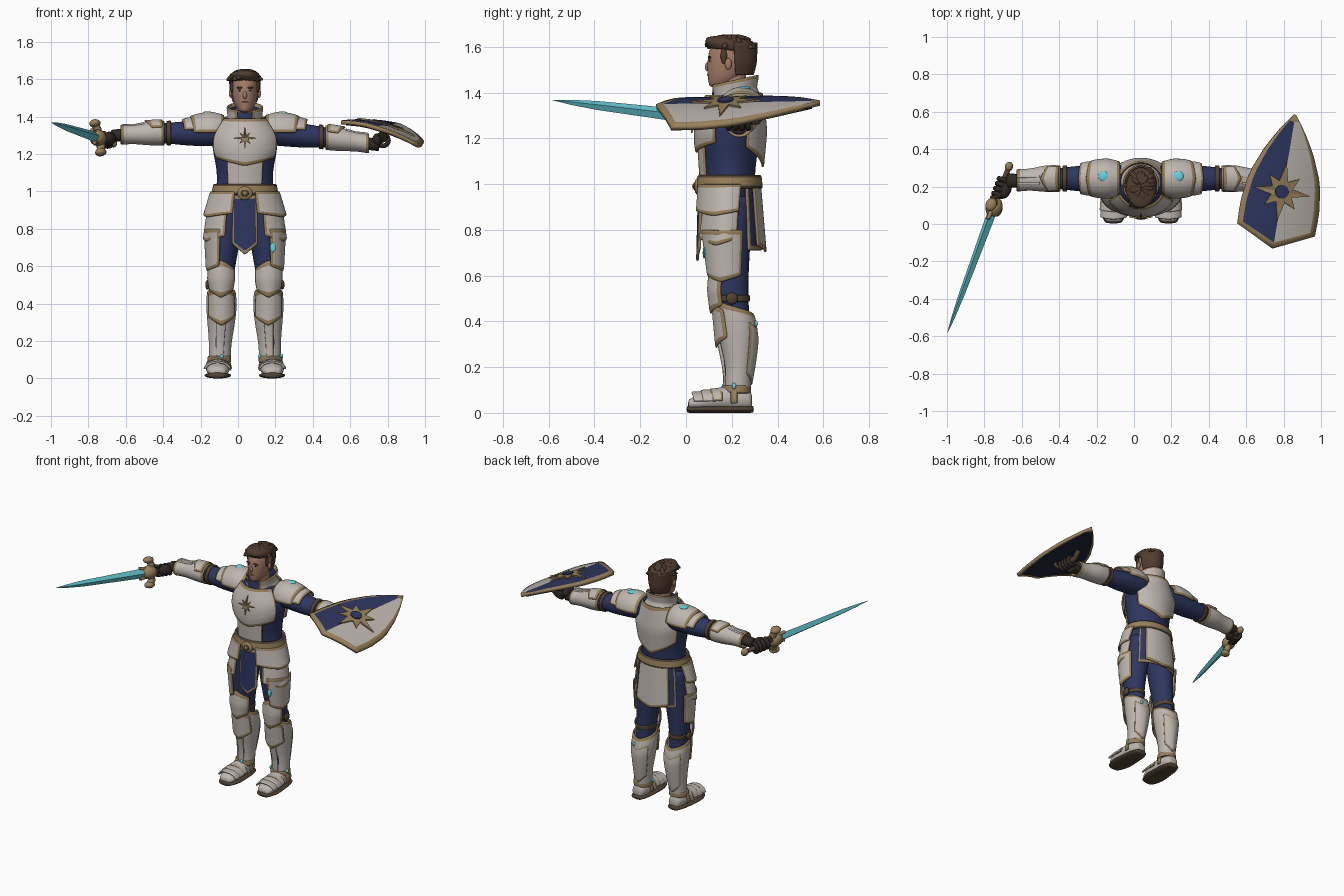
import bpy, bmesh, random
from math import pi, sin, cos, sqrt
from mathutils import Matrix, Vector

cube = bpy.data.objects.get("Cube")
if cube:
    bpy.data.objects.remove(cube)
random.seed(4)

def material(name, *rgb):
    m = bpy.data.materials.new(name)
    m.use_nodes = True
    m.diffuse_color = (*rgb, 1)
    m.node_tree.nodes["Principled BSDF"].inputs["Base Color"].default_value = (*rgb, 1)
    return m

WHITE = material("ivory armour", .52, .47, .43)
NAVY = material("navy cloth", .027, .037, .115)
GOLD = material("old gold", .31, .215, .105)
HAIR = material("brown hair", .08, .045, .028)
SKIN = material("skin", .37, .20, .14)
BLADE = material("cyan blade", .12, .52, .60)
GLOW = material("cyan glow", .14, .65, .73)
GLOVE = material("dark glove", .03, .022, .018)
LEATHER = material("leather", .085, .055, .035)
LINING = material("dark shield lining", .013, .018, .04)

def finish(bm, name, mats, M, smooth=True, thick=0, sub=0):
    bm.transform(M)
    bmesh.ops.recalc_face_normals(bm, faces=bm.faces[:])
    me = bpy.data.meshes.new(name)
    for f in bm.faces:
        f.smooth = smooth
    bm.to_mesh(me)
    bm.free()
    for m in mats:
        me.materials.append(m)
    ob = bpy.data.objects.new(name, me)
    bpy.context.collection.objects.link(ob)
    if thick:
        mod = ob.modifiers.new("thickness", 'SOLIDIFY')
        mod.thickness, mod.offset = thick, 0
    if sub:
        mod = ob.modifiers.new("smooth", 'SUBSURF')
        mod.levels = mod.render_levels = sub

def grid(bm, rows, closed, rim):
    """Faces between rows of points; rim cells take the second material."""
    vs = [[bm.verts.new(p) for p in r] for r in rows]
    nr, nc = len(vs) - 1, len(vs[0])
    cols = nc if closed else nc - 1
    for i in range(nr):
        for j in range(cols):
            k = (j + 1) % nc
            f = bm.faces.new((vs[i][j], vs[i][k], vs[i + 1][k], vs[i + 1][j]))
            edge = i in (0, nr - 1) or (not closed and j in (0, cols - 1))
            f.material_index = 1 if rim and edge else 0
    return vs

def plate(name, rings, mat, M, rim=None, mid=0, half=pi, n=14, dip=0, rise=0,
          thick=.012, solid=False, smooth=True, edge=.014):
    """Loft of elliptical arcs (height, cx, cy, rx, ry); angle 0 faces -y."""
    z0, z1 = rings[0][0], rings[-1][0]
    closed = half >= pi
    bz = min(.3, edge / (z1 - z0))
    levels = [0, bz] + [bz + (1 - 2 * bz) * i / 6 for i in range(1, 6)] + [1 - bz, 1]
    if not smooth:
        levels = [(r[0] - z0) / (z1 - z0) for r in rings]
    if closed:
        cols = [-1 + 2 * i / n for i in range(n)]
    else:
        b = min(.3, edge / (half * max(r[3] for r in rings)))
        cols = [-1] + [(-1 + b) + (2 - 2 * b) * i / (n - 2) for i in range(n - 1)] + [1]
    rows = []
    for v in levels:
        z = z0 + v * (z1 - z0)
        k = 0
        while k < len(rings) - 2 and z > rings[k + 1][0]:
            k += 1
        t = (z - rings[k][0]) / (rings[k + 1][0] - rings[k][0])
        _, cx, cy, rx, ry = [p + (q - p) * t for p, q in zip(rings[k], rings[k + 1])]
        rows.append([(cx + rx * sin(mid + half * s), cy - ry * cos(mid + half * s),
                      z + (1 - abs(s)) * (rise * v - dip * (1 - v))) for s in cols])
    bm = bmesh.new()
    vs = grid(bm, rows, closed, rim)
    if solid:
        bm.faces.new(vs[0])
        bm.faces.new(vs[-1])
    finish(bm, name, [mat, rim or mat], M, smooth, 0 if solid else thick, int(smooth))

def blob(name, loc, size, mat, M, rot=None):
    bm = bmesh.new()
    bmesh.ops.create_uvsphere(bm, u_segments=14, v_segments=9, radius=1)
    turn = rot.to_matrix().to_4x4() if rot else Matrix()
    finish(bm, name, [mat], M @ Matrix.Translation(loc) @ turn @ Matrix.Diagonal((*size, 1)))

def tube(name, pts, r, mat, M):
    cu = bpy.data.curves.new(name, 'CURVE')
    cu.dimensions, cu.bevel_depth, cu.bevel_resolution, cu.use_fill_caps = '3D', r, 2, True
    sp = cu.splines.new('POLY')
    sp.points.add(len(pts) - 1)
    for p, q in zip(sp.points, pts):
        p.co = (*(M @ Vector(q)), 1)
    cu.materials.append(mat)
    bpy.context.collection.objects.link(bpy.data.objects.new(name, cu))

def star(name, r1, r2, ri, place, mat):
    """Eight-pointed star laid on a surface by place(a, b)."""
    bm = bmesh.new()
    c = bm.verts.new(place(0, 0))
    ring = []
    for i in range(16):
        r, a = (r1, ri, r2, ri)[i % 4], i * pi / 8
        ring.append(bm.verts.new(place(r * sin(a), r * cos(a))))
    for i in range(16):
        bm.faces.new((c, ring[i], ring[(i + 1) % 16]))
    finish(bm, name, [mat], Matrix(), False, .008)

B = Matrix.Translation((.037, 0, 0))

# Torso, breastplate and back
plate("torso", [(.88, 0, .19, .15, .10), (.98, 0, .19, .16, .11), (1.06, 0, .195, .147, .108),
      (1.15, 0, .19, .157, .125), (1.25, 0, .19, .183, .138), (1.33, 0, .20, .172, .125),
      (1.38, 0, .21, .11, .095), (1.42, 0, .21, .07, .07)], NAVY, B, solid=True, n=24)
plate("abdomen_plate", [(1.02, 0, .19, .155, .125), (1.2, 0, .19, .168, .137)], WHITE, B, GOLD,
      half=.62, edge=.007)
plate("breastplate", [(1.18, 0, .19, .168, .143), (1.23, 0, .19, .187, .152),
      (1.30, 0, .195, .182, .15), (1.39, 0, .21, .12, .12)], WHITE, B, GOLD, half=1.15, n=20, dip=.045)
plate("back_plate", [(1.16, 0, .20, .165, .135), (1.28, 0, .2, .185, .15),
      (1.40, 0, .21, .12, .12)], WHITE, B, GOLD, mid=pi, half=1.1, n=20, dip=.09)

def chest(a, b):
    z = 1.285 + b
    y = .038 + max(0, z - 1.23) * .1 + max(0, z - 1.3) * .43
    return B @ Vector((a, y + .15 * (1 - sqrt(1 - (a / .18) ** 2)) - .013, z))
star("chest_star", .062, .042, .017, chest, GOLD)

# Collar and neck
tilt = Matrix(((1, 0, 0, 0), (0, 1, 0, 0), (0, .22, 1, -.046), (0, 0, 0, 1)))
plate("collar", [(1.36, 0, .21, .115, .112), (1.40, 0, .21, .088, .095), (1.455, 0, .21, .094, .105)],
      WHITE, B @ tilt, GOLD, mid=pi, half=2.7, n=20)
plate("collar_lining", [(1.36, 0, .2, .085, .09), (1.44, 0, .21, .08, .09)], NAVY, B @ tilt)
plate("neck", [(1.36, 0, .21, .055, .058), (1.49, 0, .205, .05, .058)], SKIN, B, solid=True)

# Head, face and hair
plate("head", [(1.422, 0, .14, .026, .036), (1.445, 0, .162, .05, .066), (1.48, 0, .18, .063, .088),
      (1.53, 0, .195, .071, .103), (1.58, 0, .2, .073, .103), (1.62, 0, .2, .06, .085),
      (1.64, 0, .2, .03, .05)], SKIN, B, solid=True, n=20)
blob("nose", (0, .099, 1.513), (.011, .017, .021), SKIN, B)
blob("mouth", (0, .1, 1.477), (.019, .008, .004), LEATHER, B)
for s in (-1, 1):
    S = B @ Matrix.Diagonal((s, 1, 1, 1))
    blob("eye", (.027, .107, 1.54), (.011, .006, .005), WHITE, S)
    blob("pupil", (.027, .103, 1.54), (.005, .004, .005), GLOVE, S)
    blob("eyebrow", (.028, .103, 1.554), (.019, .007, .005), HAIR, S)
    blob("ear", (.077, .185, 1.525), (.009, .015, .025), SKIN, S)
    blob("sideburn", (.07, .165, 1.56), (.008, .014, .035), HAIR, S)
sweep = Matrix(((1, 0, 0, 0), (0, 1, 0, 0), (0, -.1, 1, .019), (0, 0, 0, 1)))
plate("hair_back", [(1.475, 0, .21, .06, .08), (1.53, 0, .205, .077, .1), (1.62, 0, .2, .082, .108)],
      HAIR, B, mid=pi, half=1.5)
plate("hair_top", [(1.58, 0, .202, .077, .102), (1.61, 0, .194, .084, .114), (1.63, 0, .194, .076, .106),
      (1.645, 0, .196, .055, .08), (1.65, 0, .2, .02, .03)], HAIR, B @ sweep, solid=True, n=18)
for i in range(50):
    a, h = random.uniform(0, 2 * pi), random.uniform(.3, 1)
    blob("hair_tuft", (.078 * h * sin(a), .195 - .108 * h * cos(a), 1.644 - .042 * h ** 3),
         (.014, .027, .011), HAIR, B, Vector((sin(a), -cos(a), -.5 * h)).to_track_quat('Y', 'Z'))

# Belt, tabard and rear skirt
plate("belt", [(.98, 0, .19, .173, .139), (1.04, 0, .19, .162, .132)], GOLD, B, LEATHER, n=24, thick=.018)
blob("buckle", (0, .05, .99), (.042, .014, .036), GOLD, B)
blob("buckle_ring", (0, .039, .99), (.022, .008, .019), LEATHER, B)
blob("buckle_centre", (0, .034, .99), (.012, .007, .011), GOLD, B)
plate("tabard", [(.72, 0, .19, .17, .14), (.98, 0, .19, .165, .132)], NAVY, B, GOLD, half=.42, dip=.06)
plate("rear_cloth", [(.71, 0, .2, .185, .13), (1.0, 0, .2, .16, .11)], NAVY, B, GOLD, mid=pi, half=1.0)
plate("rear_skirt_plate", [(.73, 0, .2, .19, .147), (1.0, 0, .2, .162, .122)], WHITE, B, GOLD,
      mid=pi, half=.72, dip=.03)

for s in (-1, 1):
    S = B @ Matrix.Diagonal((s, 1, 1, 1))
    # Hip plates and thigh armour
    plate("leg", [(.08, .135, .22, .045, .048), (.3, .13, .225, .058, .068), (.48, .128, .2, .056, .07),
          (.6, .122, .19, .073, .085), (.78, .105, .187, .09, .1), (.95, .085, .19, .08, .1)],
          NAVY, S, solid=True)
    plate("thigh_plate", [(.6, .125, .185, .078, .09), (.8, .115, .18, .1, .112)], WHITE, S, GOLD,
          mid=1.2, half=1.05, dip=.03, edge=.017)
    plate("lower_hip_plate", [(.76, 0, .17, .22, .125), (.9, 0, .18, .197, .118)], WHITE, S, GOLD,
          mid=1.25, half=.75, dip=.03)
    plate("upper_hip_plate", [(.88, 0, .175, .219, .134), (1.0, 0, .185, .18, .135)], WHITE, S, GOLD,
          mid=1.15, half=.85, dip=.02)

    # Greave, knee guard and straps
    plate("greave", [(.09, .135, .225, .053, .052), (.18, .132, .23, .054, .053), (.27, .127, .228, .068, .073),
          (.36, .125, .226, .078, .086), (.43, .126, .213, .072, .08)], WHITE, S, GOLD, n=20, rise=.07)
    plate("shin_chevron", [(.33, .125, .222, .08, .088), (.45, .127, .205, .077, .09)], WHITE, S, GOLD,
          half=1.1, dip=.05, rise=.04, edge=.016)
    plate("shin_ridge", [(.12, .133, .224, .055, .054), (.2, .131, .226, .06, .06),
          (.31, .126, .224, .075, .083)], WHITE, S, half=.35, n=6, dip=.02)
    plate("calf_guard", [(.17, .132, .23, .057, .055), (.27, .127, .228, .071, .076),
          (.36, .125, .226, .081, .089), (.4, .126, .218, .078, .088)], WHITE, S, GOLD,
          mid=pi, half=.95, dip=.05, rise=-.03, edge=.01, thick=.009)
    plate("knee_guard", [(.47, .127, .19, .066, .08), (.53, .127, .185, .078, .088),
          (.585, .127, .185, .076, .08)], WHITE, S, GOLD, half=1.2, dip=.04, rise=.05, edge=.018)
    plate("knee_strap", [(.485, .128, .2, .062, .075), (.515, .128, .2, .064, .077)], LEATHER, S)
    blob("knee_disc", (.2, .2, .5), (.012, .026, .026), LEATHER, S)
    plate("ankle_band", [(.085, .137, .22, .06, .06), (.12, .136, .222, .059, .058)], GOLD, S)

    # Boot with overlapping foot plates
    F = S @ Matrix(((1, 0, 0, 0), (0, 0, -1, 0), (0, -1, 0, 0), (0, 0, 0, 1)))
    plate("boot", [(-.29, .14, -.05, .036, .038), (-.25, .14, -.06, .056, .055), (-.18, .142, -.065, .058, .06),
          (-.1, .145, -.052, .067, .046), (-.04, .147, -.043, .062, .034), (-.008, .147, -.036, .038, .02)],
          WHITE, F, solid=True)
    plate("sole", [(-.297, .14, -.016, .04, .016), (-.24, .141, -.016, .064, .017), (-.1, .145, -.016, .075, .017),
          (-.04, .147, -.016, .07, .017), (-.002, .147, -.016, .042, .016)], LEATHER, F, solid=True)
    for d, w, h, rim in ((-.13, .067, .056, GOLD), (-.09, .07, .05, WHITE), (-.05, .067, .042, WHITE)):
        plate("foot_plate", [(d - .03, .144, -.048, w, h), (d + .015, .146, -.046, w, h)], WHITE, F, rim,
              half=1.5, n=10, rise=.012, edge=.008)
    plate("heel_strap", [(-.225, .141, -.06, .064, .06), (-.195, .141, -.06, .064, .062)], GOLD, F, half=1.9)

    # Shoulder and arm; the arm frame runs outward with its front turned up
    def arm(k, z):
        return B @ Matrix(((0, 0, s, 0), (1, 0, 0, .243), (0, -1, -k, z), (0, 0, 0, 1)))
    P = arm(0, 1.315)
    A = arm(.12, 1.34) if s > 0 else arm(.02, 1.32)
    plate("upper_arm", [(.1, 0, 0, .078, .08), (.22, 0, 0, .08, .076), (.32, 0, .005, .072, .066),
          (.4, 0, 0, .062, .058), (.5, 0, 0, .05, .05)], NAVY, A, solid=True)
    plate("lower_pauldron", [(.24, 0, 0, .09, .084), (.29, 0, 0, .088, .076), (.325, 0, 0, .08, .066)],
          WHITE, P, GOLD, half=1.4, rise=.012)
    plate("pauldron", [(.11, 0, 0, .085, .088), (.17, 0, 0, .102, .106), (.23, 0, 0, .1, .098),
          (.275, 0, 0, .088, .082)], WHITE, P, GOLD, half=1.6, n=18, rise=.02, edge=.018)
    blob("shoulder_glow", (.012, -.104, .2), (.028, .009, .028), GLOW, P)
    plate("arm_strap", [(.395, 0, 0, .067, .063), (.42, 0, 0, .065, .061)], LEATHER, A)
    plate("vambrace", [(.43, 0, 0, .066, .062), (.5, 0, 0, .068, .06), (.6, -.006, .003, .052, .046),
          (.665, -.01, .004, .056, .049)], WHITE, A, GOLD, n=18)
    plate("elbow_guard", [(.44, 0, 0, .073, .069), (.5, 0, 0, .075, .066)], WHITE, A, GOLD, half=1.1, rise=.04)
    for y in (-.026, .01):
        tube("forearm_ridge", [(y, -.054, .54), (y, -.045, .59), (y, -.046, .655)], .007, WHITE, A)
    plate("wrist", [(.64, -.01, .005, .036, .036), (.72, -.012, .008, .04, .032)], GLOVE, A, solid=True)

# Glowing marks on the left thigh, both ankles and left calf
blob("thigh_glow", (.15, .079, .70), (.015, .006, .026), GLOW, B)
for p in ((.195, .21, .117), (.079, .2, .117), (-.125, .166, .115), (.15, .304, .39)):
    blob("leg_glow", p, (.01, .01, .014), GLOW, B)

# Sword frame: blade along local z, guard along local x
def frame(d, w, origin):
    d = Vector(d).normalized()
    w = Vector(w)
    w = (w - d * w.dot(d)).normalized()
    M = Matrix((w, d.cross(w), d)).transposed().to_4x4()
    M.translation = origin
    return M

W = frame((-.345, -.932, .112), (-.2, .194, 1), (-.745, .1, 1.285))
plate("sword_blade", [(0, 0, 0, .029, .024), (.1, 0, 0, .03, .024), (.52, 0, 0, .02, .016),
      (.65, 0, 0, .011, .009), (.732, 0, 0, .001, .001)], BLADE, W, n=4, solid=True, smooth=False)
plate("sword_grip", [(-.21, 0, 0, .015, .015), (0, 0, 0, .017, .017)], LEATHER, W, solid=True, n=10)
blob("sword_pommel", (0, 0, -.222), (.026, .022, .026), GOLD, W)
blob("guard_centre", (0, 0, .01), (.045, .045, .055), GOLD, W)
for s in (-1, 1):
    tube("guard_arm", [(0, 0, 0), (s * .05, 0, -.008), (s * .078, 0, .012)], .023, GOLD, W)
    blob("guard_tip", (s * .08, 0, .012), (.022, .03, .036), GOLD, W)
    tube("guard_collar", [(s * .025, 0, .02), (s * .034, 0, .085)], .011, GOLD, W)

# Gloved fists
def fist(M, side):
    blob("glove_palm", (.004, side * .028, -.1), (.036, .03, .052), GLOVE, M)
    for i in range(4):
        z = -.143 + .028 * i
        tube("finger", [(.029 * sin(a), -side * .029 * cos(a), z)
                        for a in [-2.2 + .44 * j for j in range(11)]], .013, GLOVE, M)
    tube("thumb", [(.03, side * .02, -.06), (.034, -side * .008, -.035), (.018, -side * .026, -.03)], .012, GLOVE, M)

fist(W, -1)
L = frame((0, -1, 0), (0, 0, 1), (.775, .13, 1.272))
fist(L, 1)
tube("shield_grip", [(.05, 0, -.22), (.005, 0, -.18), (.005, 0, -.02), (.05, 0, .02)], .018, LEATHER, L)

# Kite shield: domed sheet, halved in two colours with a gold rim
WIDTH = [(0, .208), (.2, .211), (.45, .19), (.7, .125), (.87, .062), (1, .004)]

def on_shield(v, u, h=0):
    x, y = .74 + .166 * u + .986 * v, -.13 + .986 * u - .166 * v
    return Vector((x, y, 1.315 - .29 * (x - .78) + .07 * (y - .2) + .035 * (1 - (v / .21) ** 2) + h))

def shield_sheet(name, mats, size, h, thick):
    rows = []
    for f in [0, .045] + [.045 + .9 * i / 10 for i in range(1, 10)] + [.945, 1]:
        g = .5 + (f - .5) * size
        k = next(i for i in range(5) if g <= WIDTH[i + 1][0])
        (a, p), (b, q) = WIDTH[k], WIDTH[k + 1]
        w = (p + (q - p) * (g - a) / (b - a)) * size
        rows.append([on_shield(w * s, .1 * abs(s) + g * (.725 - .1 * abs(s)), h)
                     for s in (-1, -.86, -.6, -.3, 0, .3, .6, .86, 1)])
    bm = bmesh.new()
    grid(bm, rows, False, True)
    for i, f in enumerate(bm.faces):
        if f.material_index == 0 and i % 8 >= 4:
            f.material_index = 2
    finish(bm, name, mats, Matrix(), True, thick)

shield_sheet("shield", [NAVY, GOLD, WHITE], 1, 0, .022)
shield_sheet("shield_lining", [LINING, LINING, LINING], .9, -.013, .008)
star("shield_star", .155, .115, .06, lambda a, b: on_shield(a, .307 + b, .018), GOLD)
star("shield_star_centre", .036, .036, .036, lambda a, b: on_shield(a, .307 + b, .024), NAVY)
